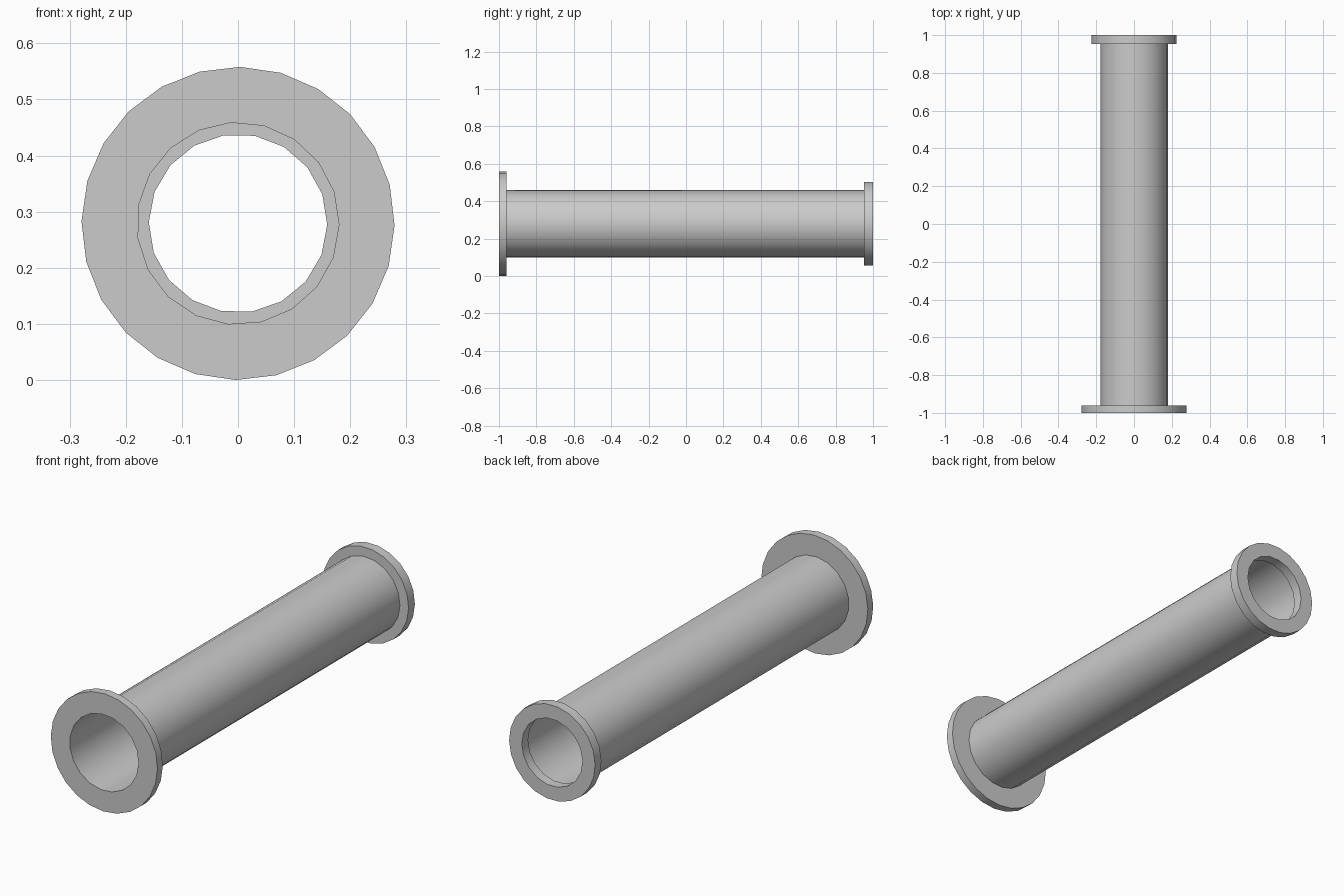
import bpy, bmesh, math

cube = bpy.data.objects.get("Cube")
if cube:
    bpy.data.objects.remove(cube, do_unlink=True)

FLANGE_R = 0.279   # front flange radius, also the axis height
BORE_R = 0.18
TILT = math.radians(-0.8)

grey = bpy.data.materials.new("light grey")
grey.use_nodes = True
grey.diffuse_color = (0.6, 0.6, 0.6, 1)
grey.node_tree.nodes["Principled BSDF"].inputs["Base Color"].default_value = (0.6, 0.6, 0.6, 1)


def loop(bm, radius, sides, y):
    """Closed circle of edges around the y axis."""
    verts = []
    for i in range(sides):
        a = TILT + math.tau * i / sides
        verts.append(bm.verts.new((radius * math.cos(a), y, FLANGE_R + radius * math.sin(a))))
    return [bm.edges.new((verts[i - 1], verts[i])) for i in range(sides)]


def finish(bm, name):
    mesh = bpy.data.meshes.new(name)
    bm.to_mesh(mesh)
    bm.free()
    mesh.materials.append(grey)
    obj = bpy.data.objects.new(name, mesh)
    bpy.context.collection.objects.link(obj)
    bpy.ops.object.select_all(action="DESELECT")
    obj.select_set(True)
    bpy.context.view_layer.objects.active = obj
    bpy.ops.object.shade_smooth_by_angle(angle=math.radians(35))


def flange(name, outer, inner, y0, y1):
    """Flat ring; outer and inner are (radius, sides)."""
    bm = bmesh.new()
    rims = [loop(bm, *outer, y) for y in (y0, y1)]
    holes = [loop(bm, *inner, y) for y in (y0, y1)]
    for rim, hole in zip(rims, holes):
        bmesh.ops.triangle_fill(bm, edges=rim + hole, use_beauty=True, normal=(0, 1, 0))
    for pair in (rims, holes):
        bmesh.ops.bridge_loops(bm, edges=pair[0] + pair[1])
    bmesh.ops.recalc_face_normals(bm, faces=bm.faces)
    finish(bm, name)


# End flanges: the wide front one opens to the full bore, the back one narrows it
flange("front_flange", (FLANGE_R, 24), (BORE_R, 19), -1, -0.96)
flange("back_flange", (0.225, 22), (0.159, 18), 0.953, 1)

# Thin-walled pipe between the flanges
bm = bmesh.new()
ends = loop(bm, BORE_R, 19, -0.96) + loop(bm, BORE_R, 19, 0.953)
bmesh.ops.bridge_loops(bm, edges=ends)
for face in bm.faces:
    c = face.calc_center_median()
    if face.normal.x * c.x + face.normal.z * (c.z - FLANGE_R) < 0:
        face.normal_flip()
finish(bm, "pipe")
